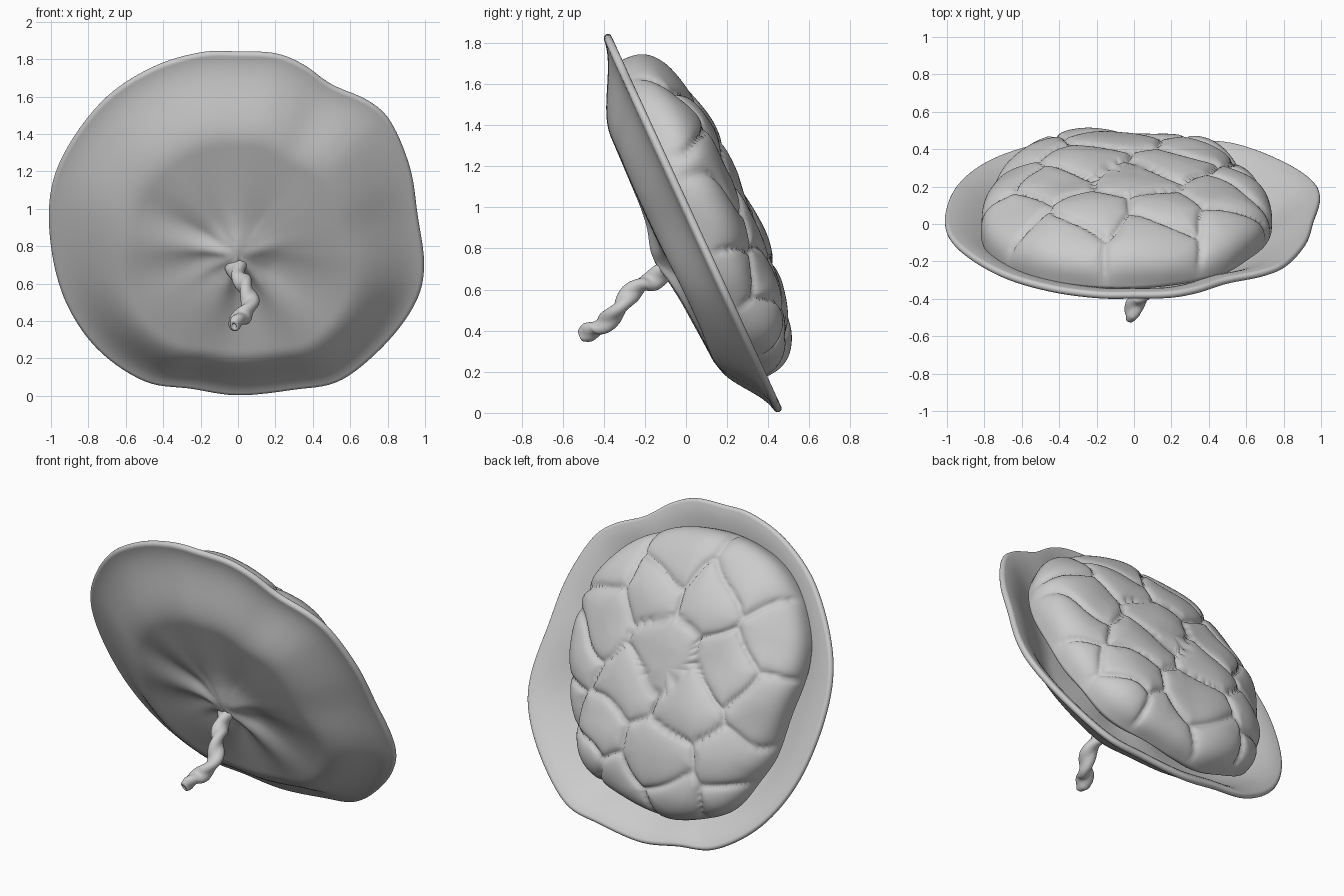
import bpy, math
from mathutils import Vector, noise

if "Cube" in bpy.data.objects:
    bpy.data.objects.remove(bpy.data.objects["Cube"])

CENTRE = Vector((0, 0.035, 0.92))
V_AXIS = Vector((0, -0.417, 0.909))   # "up" within the tilted disc
N_AXIS = Vector((0, 0.909, 0.417))    # towards the lobed back


def world(u, v, n):
    return CENTRE + Vector((u, 0, 0)) + V_AXIS * v + N_AXIS * n


def smooth(x, a, b):
    t = min(max((x - a) / (b - a), 0), 1)
    return t * t * (3 - 2 * t)


def catmull(pts, count, closed):
    """Evenly sampled Catmull-Rom curve through pts."""
    pts = [Vector(p) for p in pts]
    m, out = len(pts), []
    for i in range(count):
        t = i * m / count if closed else i * (m - 1) / (count - 1)
        k = int(t) if closed else min(int(t), m - 2)
        f = t - k
        ix = [(k + j) % m if closed else min(max(k + j, 0), m - 1) for j in (-1, 0, 1, 2)]
        a, b, c, d = (pts[j] for j in ix)
        out.append(0.5 * (2 * b + (c - a) * f + (2 * a - 5 * b + 4 * c - d) * f * f
                          + (3 * b - a - 3 * c + d) * f ** 3))
    return out


def skin(name, rings, start, end):
    """Joins closed rings of points, capped by a point at each end."""
    k = len(rings[0])
    verts = [start] + [p for r in rings for p in r] + [end]
    last = len(verts) - 1
    faces = []
    for j in range(k):
        j2 = (j + 1) % k
        faces.append((0, 1 + j2, 1 + j))
        for i in range(len(rings) - 1):
            a, b = 1 + i * k, 1 + (i + 1) * k
            faces.append((a + j, a + j2, b + j2, b + j))
        z = 1 + (len(rings) - 1) * k
        faces.append((z + j, z + j2, last))
    me = bpy.data.meshes.new(name)
    me.from_pydata([tuple(v) for v in verts], [], faces)
    me.validate()
    ob = bpy.data.objects.new(name, me)
    bpy.context.collection.objects.link(ob)
    bpy.context.view_layer.objects.active = ob
    ob.select_set(True)
    bpy.ops.object.mode_set(mode='EDIT')
    bpy.ops.mesh.select_all(action='SELECT')
    bpy.ops.mesh.normals_make_consistent(inside=False)
    bpy.ops.object.mode_set(mode='OBJECT')
    bpy.ops.object.shade_smooth()
    ob.select_set(False)
    return ob


# Membrane dish: wavy outline (front x, z), bulging to the front
outline = [(0, 1.84), (.2, 1.83), (.35, 1.77), (.5, 1.665), (.7, 1.575), (.82, 1.46), (.92, 1.22),
           (.96, .97), (.995, .7), (.95, .5), (.79, .28), (.55, .085), (.3, .035), (0, .005),
           (-.25, .04), (-.5, .08), (-.75, .25), (-.92, .5), (-1, .8), (-1, 1.1), (-.9, 1.35),
           (-.7, 1.6), (-.45, 1.76), (-.2, 1.835)]
rim = catmull([(x, (z - .92) / .909, 0) for x, z in outline], 160, True)


def bulge(u, v, r):
    low = smooth(-v / (math.hypot(u, v) + 1e-6), -.2, .9)
    d = .172 * (1 - .06 * r) * (1 - smooth(r, .54 + .13 * low, 1.0))
    # puckered peak and radiating folds around the cord
    du, dv = u, v + .08
    q = math.hypot(du, dv)
    a = math.atan2(dv, du)
    d += .055 * math.exp(-(q / .13) ** 2)
    fold = noise.noise(Vector((1.8 * math.cos(a), 1.8 * math.sin(a), q)))
    return d + .05 * fold * min(q / .2, 1) * math.exp(-(q / .5) ** 2)


T = .04
steps = [(i / 44, 0) for i in range(1, 44)]
steps += [(1 - .02 * (1 - math.sin(b)), 1 - math.cos(b)) for b in
          (math.pi * k / 8 for k in range(9))]
steps += [(i / 44, 2) for i in range(43, 0, -1)]
rings = []
for r, side in steps:
    rings.append([world(p.x * r, p.y * r, -bulge(p.x * r, p.y * r, r) + (side - 1) * T / 2)
                  for p in rim])
c0 = bulge(0, 0, 0)
skin("membrane_dish", rings, world(0, 0, -c0 - T / 2), world(0, 0, -c0 + T / 2))

# Lobed pad: domed back split into shallow puffy cells
seeds = [(-.45, .66), (.15, .7), (.53, .58), (-.22, .42), (.2, .42), (-.64, .36), (-.42, .17),
         (-.02, .13), (.45, .22), (-.68, -.02), (-.27, -.17), (.17, -.14), (.6, -.04), (-.52, -.37),
         (-.1, -.46), (.32, -.42), (-.6, -.66), (-.25, -.76), (.15, -.75), (.48, -.66), (.65, -.33)]


def spow(x, p):
    return math.copysign(abs(x) ** p, x)


def pad_point(phi, th):
    c, s = math.cos(th), math.sin(th)
    rad = math.sin(phi) ** .74 / (abs(c) ** 2.35 + abs(s) ** 2.35) ** (1 / 2.35)
    rad *= 1 + .02 * math.sin(3 * th + 1) + .012 * math.sin(5 * th)
    h = spow(math.cos(phi), .74)
    return Vector((-.055 + .765 * rad * c, .03 + .835 * rad * s, (.285 if h > 0 else .08) * h))


def pad_surface(phi, th):
    p, e = pad_point(phi, th), .02
    nor = (pad_point(phi + e, th) - pad_point(phi - e, th)).cross(
        pad_point(phi, th + e) - pad_point(phi, th - e))
    nor.normalize()
    wx = p.x + .09 * noise.noise(p * 3)
    wy = p.y + .09 * noise.noise(p * 3 + Vector((9, 3, 5)))
    f = sorted(math.hypot(wx - a, wy - b) for a, b in seeds)
    gap = f[1] - f[0]
    puff = .5 * (1 - math.exp(-gap / .022)) + .5 * (1 - math.exp(-gap / .12))
    wall = smooth(p.z, -.02, .15)
    p += nor * ((.045 * puff - .03) * wall + .03 * noise.noise(p * 3))
    return world(*p)


K, M = 280, 110
rings = []
for i in range(1, M):
    phi = .03 + (math.pi - .06) * i / M
    rings.append([pad_surface(phi, 2 * math.pi * j / K) for j in range(K)])


def mean(ring):
    return sum(ring, Vector()) / len(ring)


skin("lobed_pad", rings, mean(rings[0]), mean(rings[-1]))

# Twisted cord hanging from the front
path = catmull([(0, .0, .74), (-.01, -.09, .7), (0, -.16, .645), (.02, -.22, .62), (.045, -.28, .57),
                (.065, -.33, .5), (.04, -.39, .44), (.0, -.44, .41), (-.02, -.515, .375)], 80, False)
rings = []
for i, c in enumerate(path):
    t = i / 79
    d = (path[min(i + 1, 79)] - path[max(i - 1, 0)]).normalized()
    s = d.cross(Vector((1, 0, 0))).normalized()
    w = d.cross(s)
    size = .042 * (1 + .3 * math.exp(-((t - .1) / .1) ** 2)) * min(1, .55 + (1 - t) * 7)
    ring = []
    for j in range(24):
        a = 2 * math.pi * j / 24
        rr = size * (1 + .2 * math.cos(2 * a - 26 * t))
        ring.append(c + s * rr * math.cos(a) + w * rr * math.sin(a))
    rings.append(ring)
# small recessed hole at the tip
tip = path[-1]
back = (path[-6] - tip).normalized() * .025
rings.append([tip + (p - tip) * .5 for p in rings[-1]])
rings.append([p + back for p in rings[-1]])
skin("twisted_cord", rings, path[0], tip + back)
